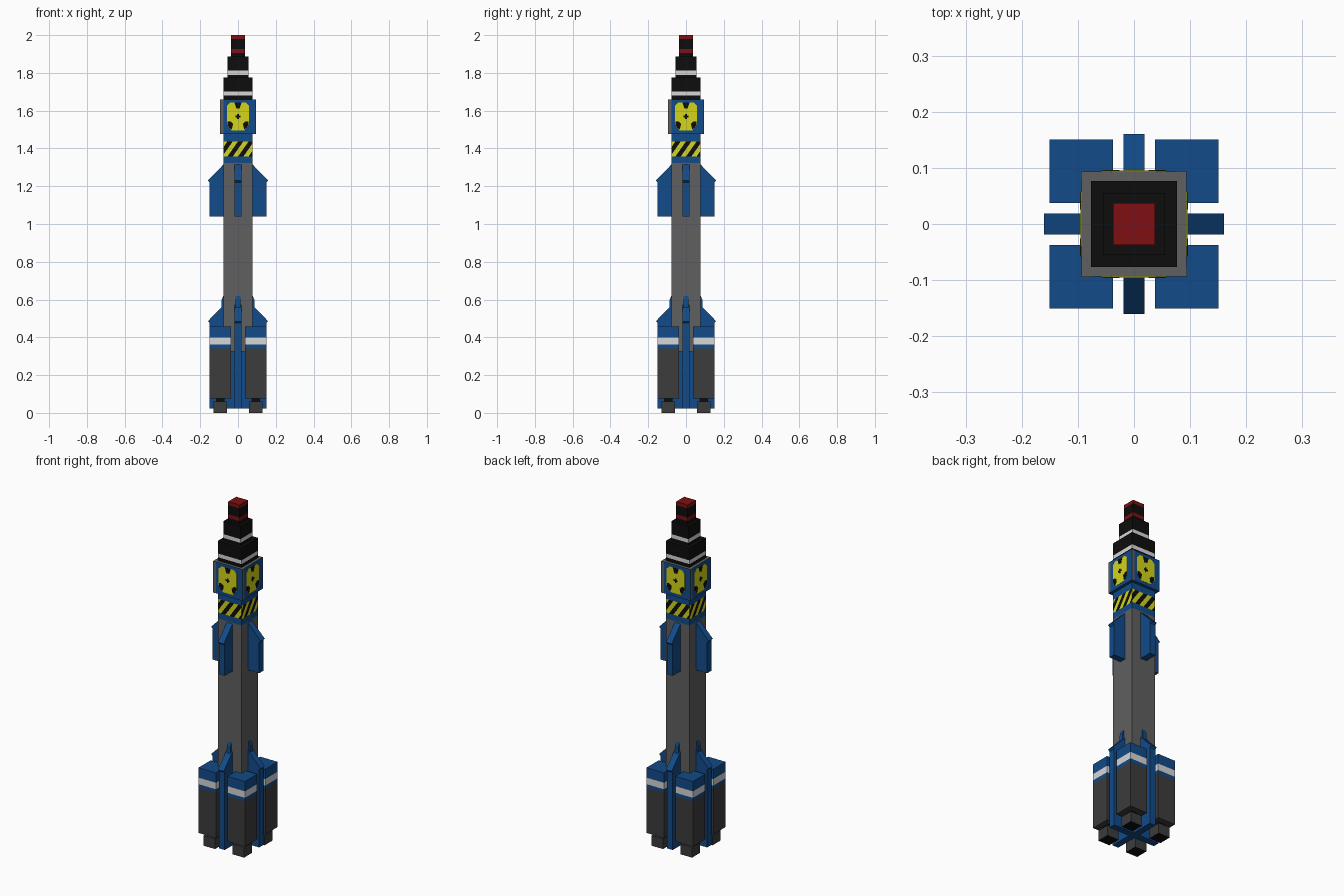
import bpy, bmesh, math
from mathutils import Matrix, Vector

if "Cube" in bpy.data.objects:
    bpy.data.objects.remove(bpy.data.objects["Cube"])

COLOURS = {
    "blue": (0.006, 0.07, 0.25), "body_grey": (0.115, 0.115, 0.115),
    "dark_grey": (0.045, 0.045, 0.045), "black": (0.004, 0.004, 0.004),
    "white": (0.68, 0.68, 0.68), "yellow": (0.66, 0.66, 0.01),
    "red": (0.21, 0.005, 0.006),
}
MATS = {}
for n, c in COLOURS.items():
    MATS[n] = bpy.data.materials.new(n)
    MATS[n].diffuse_color = (*c, 1)


def finish(name, bm, mats, turn=0):
    """Turn a bmesh into an object, rotated in quarter turns about z."""
    bm.transform(Matrix.Rotation(turn * math.pi / 2, 4, 'Z'))
    me = bpy.data.meshes.new(name)
    bm.to_mesh(me)
    bm.free()
    for m in mats:
        me.materials.append(MATS[m])
    ob = bpy.data.objects.new(name, me)
    bpy.context.collection.objects.link(ob)
    return ob


def tower(name, r, levels, cols, cx=0, cy=0):
    """Square column whose colour changes at each height in levels."""
    bm = bmesh.new()
    mats = list(dict.fromkeys(cols))
    rings = [[bm.verts.new((cx + sx * r, cy + sy * r, z))
              for sx, sy in ((-1, -1), (1, -1), (1, 1), (-1, 1))] for z in levels]
    for i, col in enumerate(cols):
        for k in range(4):
            a, b = rings[i], rings[i + 1]
            f = bm.faces.new((a[k], a[(k + 1) % 4], b[(k + 1) % 4], b[k]))
            f.material_index = mats.index(col)
    bm.faces.new(rings[0][::-1]).material_index = mats.index(cols[0])
    bm.faces.new(rings[-1]).material_index = mats.index(cols[-1])
    return finish(name, bm, mats)


def prism(name, profile, t, mat, turn):
    """Fin profile in the xz plane, thickness 2t."""
    bm = bmesh.new()
    a = [bm.verts.new((x, -t, z)) for x, z in profile]
    b = [bm.verts.new((x, t, z)) for x, z in profile]
    n = len(a)
    bm.faces.new(a)
    bm.faces.new(b[::-1])
    for i in range(n):
        bm.faces.new((a[i], b[i], b[(i + 1) % n], a[(i + 1) % n]))
    bmesh.ops.recalc_face_normals(bm, faces=bm.faces)
    return finish(name, bm, [mat], turn)


def plate(name, pts, y0, t, mat, turn):
    """Thin decoration on the front face, then turned to another side."""
    bm = bmesh.new()
    f = bm.faces.new([bm.verts.new((x, y0, z)) for x, z in pts])
    r = bmesh.ops.extrude_face_region(bm, geom=[f])
    bmesh.ops.translate(bm, vec=(0, -t, 0),
                        verts=[v for v in r["geom"] if isinstance(v, bmesh.types.BMVert)])
    bmesh.ops.recalc_face_normals(bm, faces=bm.faces)
    return finish(name, bm, [mat], turn)


def rect(x0, x1, z0, z1):
    return [(x0, z0), (x1, z0), (x1, z1), (x0, z1)]


# Main column and stepped nose
R = 0.077
tower("main_body", R, [0.325, 1.322], ["body_grey"])
tower("lower_collar", R, [1.322, 1.357], ["blue"])
tower("upper_collar", R, [1.437, 1.476], ["blue"])
tower("nose_lower", R, [1.66, 1.68, 1.702, 1.775], ["black", "white", "black"])
tower("nose_middle", 0.055, [1.775, 1.79, 1.812, 1.888], ["black", "white", "black"])
tower("nose_tip", 0.0375, [1.888, 1.906, 1.926, 1.98, 2.0],
      ["black", "red", "black", "red"])

# Hazard band: four quads cut along diagonals, coloured by stripe index
PERIOD = 0.028
for k in range(4):
    bm = bmesh.new()
    bm.faces.new([bm.verts.new((x, -R, z)) for x, z in rect(-R, R, 1.357, 1.437)])
    for i in range(-6, 7):
        bmesh.ops.bisect_plane(bm, geom=bm.verts[:] + bm.edges[:] + bm.faces[:],
                               plane_co=(i * PERIOD, 0, 1.397),
                               plane_no=Vector((1, 0, -0.7)).normalized())
    for f in bm.faces:
        c = f.calc_center_median()
        f.material_index = math.floor((c.x - 0.7 * (c.z - 1.397)) / PERIOD) % 2
    finish("hazard_band_%d" % k, bm, ["yellow", "black"], k)

# Warning box: grey top, blue sides
B = 0.094
box = tower("warning_box", B, [1.476, 1.66], ["blue"])
box.data.materials.append(MATS["body_grey"])
for p in box.data.polygons:
    if p.normal.z > 0.5:
        p.material_index = 1

# Emblem panels on the four sides of the box
for k in range(4):
    plate("box_edge_strip_%d" % k, rect(-B, -R, 1.476, 1.66), -B, 0.0008, "body_grey", k)
    plate("emblem_%d" % k,
          [(-0.032, 1.495), (0.032, 1.495), (0.058, 1.525), (0.058, 1.625),
           (0.04, 1.643), (-0.04, 1.643), (-0.058, 1.625), (-0.058, 1.525)],
          -B, 0.001, "yellow", k)
    y = -B - 0.001
    plate("emblem_top_mark_%d" % k,
          [(-0.009, 1.612), (0.009, 1.612), (0.019, 1.643), (-0.019, 1.643)],
          y, 0.001, "black", k)
    for s in (-1, 1):
        plate("emblem_low_mark_%d" % k,
              [(s * x, z) for x, z in ((0.026, 1.53), (0.032, 1.503), (0.042, 1.505),
                                       (0.056, 1.525), (0.056, 1.543), (0.04, 1.543))],
              y, 0.001, "black", k)
    plate("emblem_dot_tall_%d" % k, rect(-0.005, 0.005, 1.557, 1.583), y, 0.001, "black", k)
    plate("emblem_dot_wide_%d" % k, rect(-0.013, 0.013, 1.565, 1.575), y, 0.0012, "black", k)

# Fins on all four sides; the lower ones cross under the body
T = 0.019
for k in range(4):
    prism("upper_fin_%d" % k,
          [(0.07, 1.04), (0.15, 1.04), (0.15, 1.22), (0.16, 1.23), (0.077, 1.315),
           (0.07, 1.315)], T, "blue", k)
    prism("lower_fin_%d" % k,
          [(0, 0.022), (0.15, 0.022), (0.15, 0.475), (0.16, 0.485), (0.077, 0.57),
           (0, 0.57)], T, "blue", k)
    prism("lower_fin_peak_%d" % k,
          [(0.07, 0.55), (0.088, 0.555), (0.086, 0.60), (0.078, 0.62), (0.07, 0.62)],
          0.012, "blue", k)

# Corner boosters with necks and nozzles
C = 0.094
for sx in (-1, 1):
    for sy in (-1, 1):
        x, y = sx * C, sy * C
        tower("booster", 0.0565, [0.077, 0.342, 0.362, 0.40, 0.458],
              ["dark_grey", "blue", "white", "blue"], x, y)
        tower("booster_neck", 0.022, [0.055, 0.08], ["black"], x, y)
        noz = tower("nozzle", 0.037, [0, 0.06], ["dark_grey"], x, y)
        noz.data.materials.append(MATS["black"])
        for p in noz.data.polygons:
            if p.normal.z < -0.5:
                p.material_index = 1

for m in bpy.data.materials:
    if m.users and not m.is_grease_pencil:
        m.use_nodes = True
        m.node_tree.nodes["Principled BSDF"].inputs["Base Color"].default_value = m.diffuse_color
